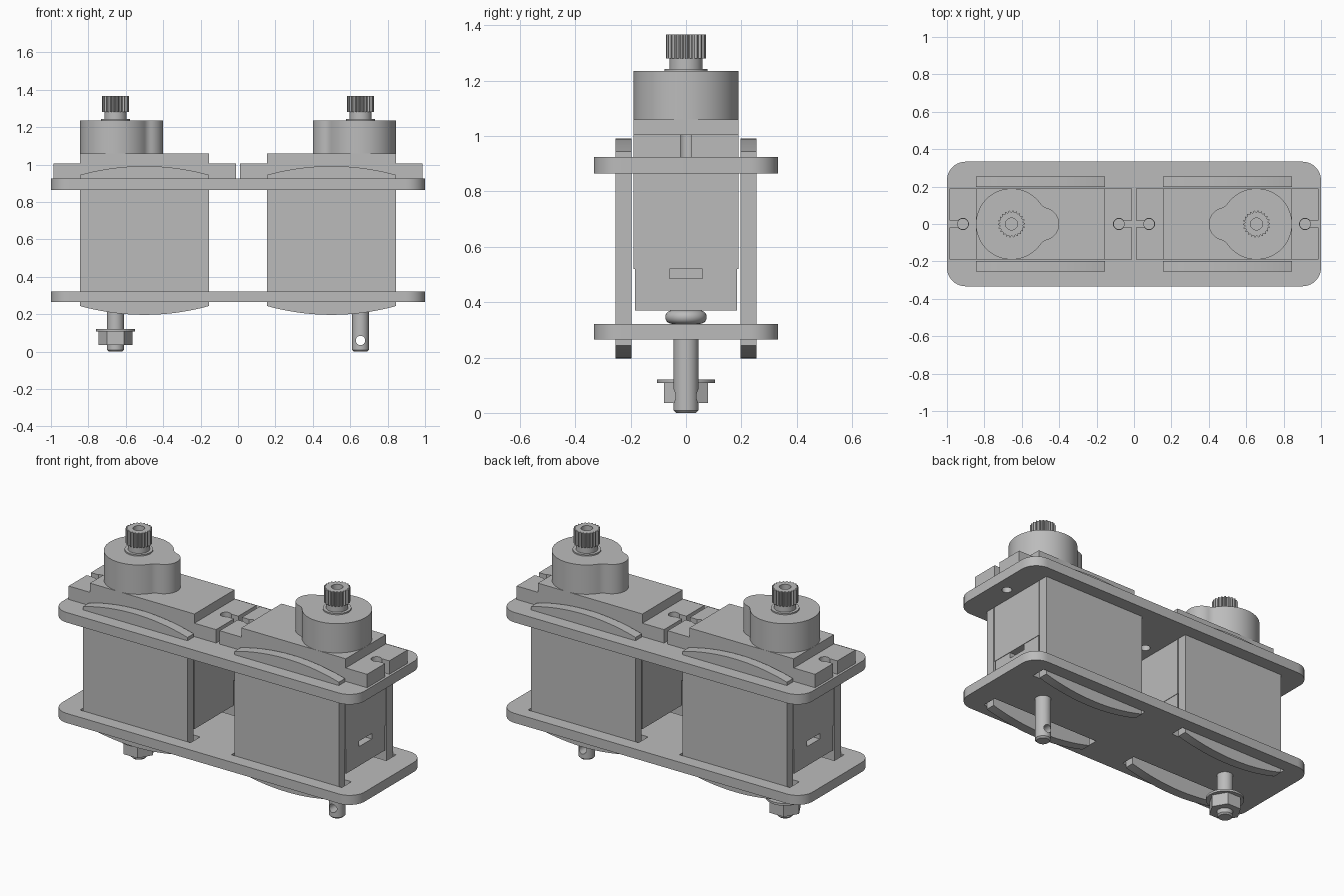
import bpy, bmesh
from math import pi, cos, sin, atan2, sqrt, asin

if "Cube" in bpy.data.objects:
    bpy.data.objects.remove(bpy.data.objects["Cube"])

GREY = (0.5, 0.5, 0.5, 1)
grey = bpy.data.materials.new("plain_grey")
grey.use_nodes = True
grey.diffuse_color = GREY
grey.node_tree.nodes["Principled BSDF"].inputs["Base Color"].default_value = GREY
parts = []


def finish(name, bm):
    bmesh.ops.recalc_face_normals(bm, faces=bm.faces)
    mesh = bpy.data.meshes.new(name)
    bm.to_mesh(mesh)
    bm.free()
    mesh.materials.append(grey)
    obj = bpy.data.objects.new(name, mesh)
    bpy.context.collection.objects.link(obj)
    parts.append(obj)
    return obj


def prism(name, outline, a, b, axis="z"):
    """Extrude a 2D outline from a to b along z (xy outline) or y (xz outline)."""
    bm = bmesh.new()
    place = (lambda u, v, w: (u, v, w)) if axis == "z" else (lambda u, v, w: (u, w, v))
    low, high = ([bm.verts.new(place(u, v, w)) for u, v in outline] for w in (a, b))
    bm.faces.new(low)
    bm.faces.new(high)
    n = len(outline)
    for i in range(n):
        j = (i + 1) % n
        bm.faces.new((low[i], low[j], high[j], high[i]))
    return finish(name, bm)


def lathe(name, profile, x):
    """Spin an (r, z) profile about a vertical line at x."""
    bm = bmesh.new()
    vs = [bm.verts.new((r, 0, z)) for r, z in profile]
    es = [bm.edges.new(p) for p in zip(vs, vs[1:])]
    bmesh.ops.spin(bm, geom=vs + es, cent=(0, 0, 0), axis=(0, 0, 1), angle=2 * pi, steps=48)
    bmesh.ops.remove_doubles(bm, verts=bm.verts, dist=1e-5)
    bmesh.ops.translate(bm, verts=bm.verts, vec=(x, 0, 0))
    return finish(name, bm)


def arc(cx, cy, r, start, end, n=16):
    return [(cx + r * cos(start + (end - start) * i / n),
             cy + r * sin(start + (end - start) * i / n)) for i in range(n + 1)]


def circle(cx, cy, r, n=32):
    return arc(cx, cy, r, 0, 2 * pi, n)[:-1]


def rect(x0, x1, y0, y1):
    return [(x0, y0), (x1, y0), (x1, y1), (x0, y1)]


def cut(obj, cutters):
    for c in cutters:
        mod = obj.modifiers.new("cut", "BOOLEAN")
        mod.operation, mod.solver, mod.object = "DIFFERENCE", "EXACT", c
        bpy.context.view_layer.objects.active = obj
        bpy.ops.object.modifier_apply(modifier=mod.name)
        parts.remove(c)
        bpy.data.objects.remove(c)


# Rounded plates with panel slots and screw holes
R = 0.1
plate = []
for k, (sx, sy) in enumerate(((1, 1), (-1, 1), (-1, -1), (1, -1))):
    plate += arc(sx * (1 - R), sy * (0.333 - R), R, k * pi / 2, (k + 1) * pi / 2, 10)
upper_plate = prism("upper_plate", plate, 0.865, 0.925)
cut(upper_plate, [prism("cutter", circle(s * x, 0, 0.028), 0.8, 1)
                  for s in (1, -1) for x in (0.08, 0.915)])
lower_plate = prism("lower_plate", plate, 0.265, 0.322)
cut(lower_plate, [prism("cutter", rect(*sorted((s * 0.135, s * 0.865)),
                                       *sorted((t * 0.165, t * 0.256))), 0.2, 0.4)
                  for s in (1, -1) for t in (1, -1)])


def ear(name, s, base, hole, end):
    """Mounting ear with a keyhole slot open to its end."""
    d = 1 if end > base else -1
    a = asin(0.02 / 0.03)
    key = arc(hole, 0, 0.03, a, 2 * pi - a, 24)
    key = [(hole + d * (x - hole), y) for x, y in key]
    pts = [(base, 0.19), (end, 0.19), (end, 0.02)] + key + \
          [(end, -0.02), (end, -0.19), (base, -0.19)]
    prism(name, [(s * x, y) for x, y in pts], 0.925, 1.005)


def gear_outline(cx, s):
    """Large circle and small lobe joined by concave fillets."""
    big, small, f, d = 0.19, 0.088, 0.06, 0.167
    fx = ((big + f) ** 2 - (small + f) ** 2 + d * d) / (2 * d)
    fy = sqrt((big + f) ** 2 - fx * fx)
    a, b = atan2(fy, fx), atan2(fy, fx - d)
    pts = arc(0, 0, big, a, 2 * pi - a, 48)
    pts += arc(fx, -fy, f, pi - a, pi - b, 8)[1:]
    pts += arc(d, 0, small, -b, b, 24)[1:]
    pts += arc(fx, fy, f, pi + b, pi + a, 8)[1:-1]
    return [(cx - s * x, y) for x, y in pts]


for side, s in (("left", 1), ("right", -1)):
    cx = s * 0.655

    # Bowed side panels with curved top and bottom edges
    rise, half = 0.047, 0.345
    rad = (half ** 2 + rise ** 2) / (2 * rise)
    w = asin(half / rad)
    bow = arc(s * 0.5, 0.992 - rad, rad, pi / 2 - w, pi / 2 + w, 24)
    bow += arc(s * 0.5, 0.197 + rad, rad, 1.5 * pi - w, 1.5 * pi + w, 24)
    for end, t in (("back", 1), ("front", -1)):
        prism(f"{side}_{end}_panel", bow, t * 0.197, t * 0.255, "y")

    # Motor case with a cable notch in the outer end
    prism(f"{side}_case", rect(s * 0.155, s * 0.845, -0.19, 0.19), 0.52, 1.06)
    base = prism(f"{side}_case_base", rect(s * 0.158, s * 0.842, -0.184, 0.184), 0.37, 0.52)
    cut(base, [prism("cutter", rect(s * 0.79, s * 0.9, -0.06, 0.06), 0.485, 0.6)])
    ear(f"{side}_outer_ear", s, 0.84, 0.915, 0.986)
    ear(f"{side}_inner_ear", s, 0.16, 0.08, 0.012)

    # Gear housing, output neck and toothed output shaft
    prism(f"{side}_gear_housing", gear_outline(cx, s), 1.06, 1.235)
    lathe(f"{side}_output_neck", [(0, 1.22), (0.077, 1.22), (0.077, 1.243), (0.06, 1.243),
                                  (0.06, 1.29), (0, 1.29)], cx)
    teeth = 22
    spline = []
    for i in range(teeth):
        for k, r in enumerate((0.072, 0.072, 0.063, 0.063)):
            a = 2 * pi * (i + k / 4) / teeth
            spline.append((cx + r * cos(a), r * sin(a)))
    shaft = prism(f"{side}_output_spline", spline, 1.28, 1.367)
    cut(shaft, [prism("cutter", circle(cx, 0, 0.032), 1.3, 1.4)])

    # Bottom pivot pin with cross hole, and its rounded collar
    pin = lathe(f"{side}_pivot_pin", [(0, 0), (0.036, 0), (0.045, 0.009), (0.045, 0.375),
                                      (0, 0.375)], cx)
    cut(pin, [prism("cutter", circle(cx, 0.06, 0.025), -0.1, 0.1, "y")])
    bead = arc(0.051, 0.346, 0.024, -pi / 2, pi / 2, 12)
    lathe(f"{side}_collar", [(0, 0.322)] + bead + [(0, 0.37)], cx)

# Flanged hex nut on the right pin
nut_x = -0.655
prism("nut", circle(nut_x, 0, 0.092, 6), 0.035, 0.11)
prism("nut_washer", circle(nut_x, 0, 0.105, 48), 0.108, 0.121)

# Smooth shading with sharp edges kept
bpy.ops.object.select_all(action="DESELECT")
for obj in parts:
    obj.select_set(True)
bpy.context.view_layer.objects.active = parts[0]
bpy.ops.object.shade_smooth_by_angle(angle=pi / 6)
